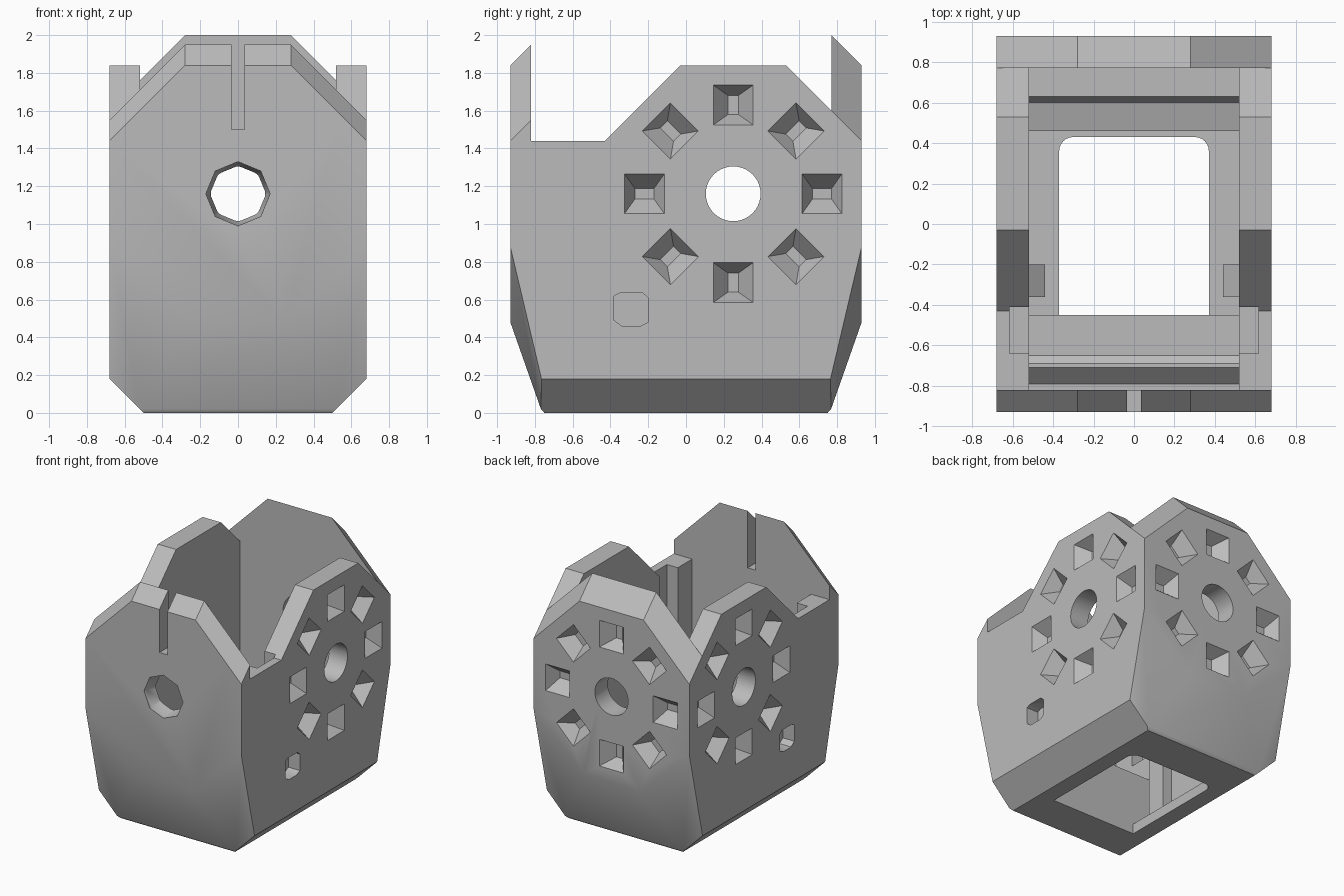
import bpy, bmesh, math
from mathutils import Vector, Matrix

cube = bpy.data.objects.get("Cube")
if cube:
    bpy.data.objects.remove(cube, do_unlink=True)

grey = bpy.data.materials.new("plain grey")
grey.use_nodes = True
GREY = (0.5, 0.5, 0.5, 1)
grey.diffuse_color = GREY
grey.node_tree.nodes["Principled BSDF"].inputs["Base Color"].default_value = GREY


def make_object(name, bm):
    bmesh.ops.recalc_face_normals(bm, faces=bm.faces[:])
    mesh = bpy.data.meshes.new(name)
    bm.to_mesh(mesh)
    bm.free()
    mesh.materials.append(grey)
    obj = bpy.data.objects.new(name, mesh)
    bpy.context.collection.objects.link(obj)
    return obj


def add_hull(bm, points):
    verts = [bm.verts.new(p) for p in points]
    out = bmesh.ops.convex_hull(bm, input=verts)
    loose = [g for g in out["geom_interior"] if isinstance(g, bmesh.types.BMVert)]
    bmesh.ops.delete(bm, geom=loose, context="VERTS")


def box_points(x, y, z):
    return [(a, b, c) for a in x for b in y for c in z]


def prism(bm, profile, half_width):
    """Extrude a side profile (y, z) across x."""
    face = bm.faces.new([bm.verts.new((-half_width, y, z)) for y, z in profile])
    out = bmesh.ops.extrude_face_region(bm, geom=[face])
    moved = [g for g in out["geom"] if isinstance(g, bmesh.types.BMVert)]
    bmesh.ops.translate(bm, verts=moved, vec=(2 * half_width, 0, 0))


def ring(radius, count, depth):
    return [Vector((radius * math.cos(math.tau * i / count),
                    radius * math.sin(math.tau * i / count), depth)) for i in range(count)]


def wall_frame(origin, normal):
    """Local x sideways, y up, z out of the wall."""
    n = Vector(normal)
    up = Vector((0, 0, 1))
    side = up.cross(n)
    return Matrix.Translation(origin) @ Matrix((side, up, n)).transposed().to_4x4()


def carve(target, bm):
    cutter = make_object("cutter", bm)
    cutter.hide_render = True
    mod = target.modifiers.new("carve", "BOOLEAN")
    mod.operation = "DIFFERENCE"
    mod.solver = "EXACT"
    mod.object = cutter
    graph = bpy.context.evaluated_depsgraph_get()
    result = bpy.data.meshes.new_from_object(target.evaluated_get(graph))
    target.modifiers.clear()
    target.data = result
    bpy.data.objects.remove(cutter, do_unlink=True)


# Outer block: upright walls narrowing to a chamfered base
W, L, T = 0.68, 0.93, 1.84
outer = bmesh.new()
points = []
for sx in (-1, 1):
    for sy in (-1, 1):
        for x, y, z in ((W, L, 2), (W, L, 0.88), (0.25, L, 0.48), (W, 0.765, 0.18),
                        (0.52, 0.768, 0.02), (0.5, 0.75, 0)):
            points.append((sx * x, sy * y, z))
add_hull(outer, points)

# Sloped and clipped tops of the front and back walls
for sy in (-1, 1):
    for sx in (0, -1, 1):
        z = T + 0.28 * abs(sx)
        bmesh.ops.bisect_plane(outer, geom=outer.verts[:] + outer.edges[:] + outer.faces[:],
                               plane_co=(0, sy * L, z), plane_no=Vector((sx, sy, 1)).normalized(),
                               clear_outer=True)
        bmesh.ops.holes_fill(outer, edges=[e for e in outer.edges if e.is_boundary])
body = make_object("housing_body", outer)

# Side wall outline
cut = bmesh.new()
prism(cut, [(-0.82, 1.44), (-0.43, 1.44), (-0.03, T), (0.53, T), (0.77, 1.6),
            (0.77, 2.5), (-0.82, 2.5)], 1)
carve(body, cut)

# Inner cavity with front and back steps
cut = bmesh.new()
prism(cut, [(-0.45, 0.08), (0.46, 0.08), (0.46, 0.34), (0.60, 0.38), (0.63, 0.45),
            (0.77, 0.45), (0.77, 2.6), (-0.82, 2.6), (-0.82, 0.45), (-0.79, 0.45),
            (-0.71, 0.53), (-0.69, 0.53), (-0.65, 0.5), (-0.45, 0.5)], 0.52)
carve(body, cut)

# Floor opening with rounded back corners
cut = bmesh.new()
pts = box_points((-0.37, 0.37), (-0.45,), (-0.1, 0.2))
for sx in (-1, 1):
    for i in range(7):
        a = math.radians(15 * i)
        for z in (-0.1, 0.2):
            pts.append((sx * (0.30 + 0.07 * math.cos(a)), 0.36 + 0.07 * math.sin(a), z))
add_hull(cut, pts)
carve(body, cut)

# Tapered pockets ringed around the side and back holes, plus the holes themselves
cut = bmesh.new()
C = 1.16
frames = [wall_frame((W, 0.25, C), (1, 0, 0)), wall_frame((-W, 0.25, C), (-1, 0, 0)),
          wall_frame((0, L, C), (0, 1, 0))]
for frame in frames:
    add_hull(cut, [frame @ p for d in (-0.3, 0.1) for p in ring(0.145, 40, d)])
    for i in range(8):
        turn = frame @ Matrix.Rotation(math.tau * i / 8, 4, "Z") @ Matrix.Translation((0.47, 0, 0))
        pts = box_points((-0.105, 0.105), (-0.105, 0.105), (0, 0.02))
        pts += box_points((-0.05, 0.05), (-0.027, 0.027), (-0.1,))
        add_hull(cut, [turn @ Vector(p) for p in pts])

# Octagonal funnel in the front wall
front = wall_frame((0, -L, C), (0, -1, 0))
add_hull(cut, [front @ p for p in ring(0.17, 8, 0.01) + ring(0.17, 8, -0.03) + ring(0.115, 40, -0.2)])

# Narrow slot in the front wall
add_hull(cut, box_points((-0.035, 0.035), (-1, -0.7), (1.5, 2.2)))

# Small clipped side holes and inner top grooves
for sx in (-1, 1):
    pts = []
    for x in (0.58, 0.75):
        for y, z in ((-0.38, 0.49), (-0.34, 0.46), (-0.24, 0.46), (-0.2, 0.48),
                     (-0.2, 0.61), (-0.23, 0.635), (-0.35, 0.635), (-0.38, 0.62)):
            pts.append((sx * x, y, z))
    add_hull(cut, pts)
    add_hull(cut, box_points((sx * 0.45, sx * 0.615), (-0.64, -0.41), (0.7, 2.2)))
carve(body, cut)

# Inner ribs with sloped tops
for sx, side in ((1, "left"), (-1, "right")):
    rib = bmesh.new()
    pts = box_points((sx * 0.44, sx * 0.54), (-0.36, -0.2), (0.06, 0.6))
    pts += box_points((sx * 0.54,), (-0.36, -0.2), (0.68,))
    add_hull(rib, pts)
    make_object(side + "_inner_rib", rib)

# Smooth shading with sharp edges kept
bpy.ops.object.select_all(action="DESELECT")
body.select_set(True)
bpy.context.view_layer.objects.active = body
bpy.ops.object.shade_smooth_by_angle(angle=math.radians(30))
